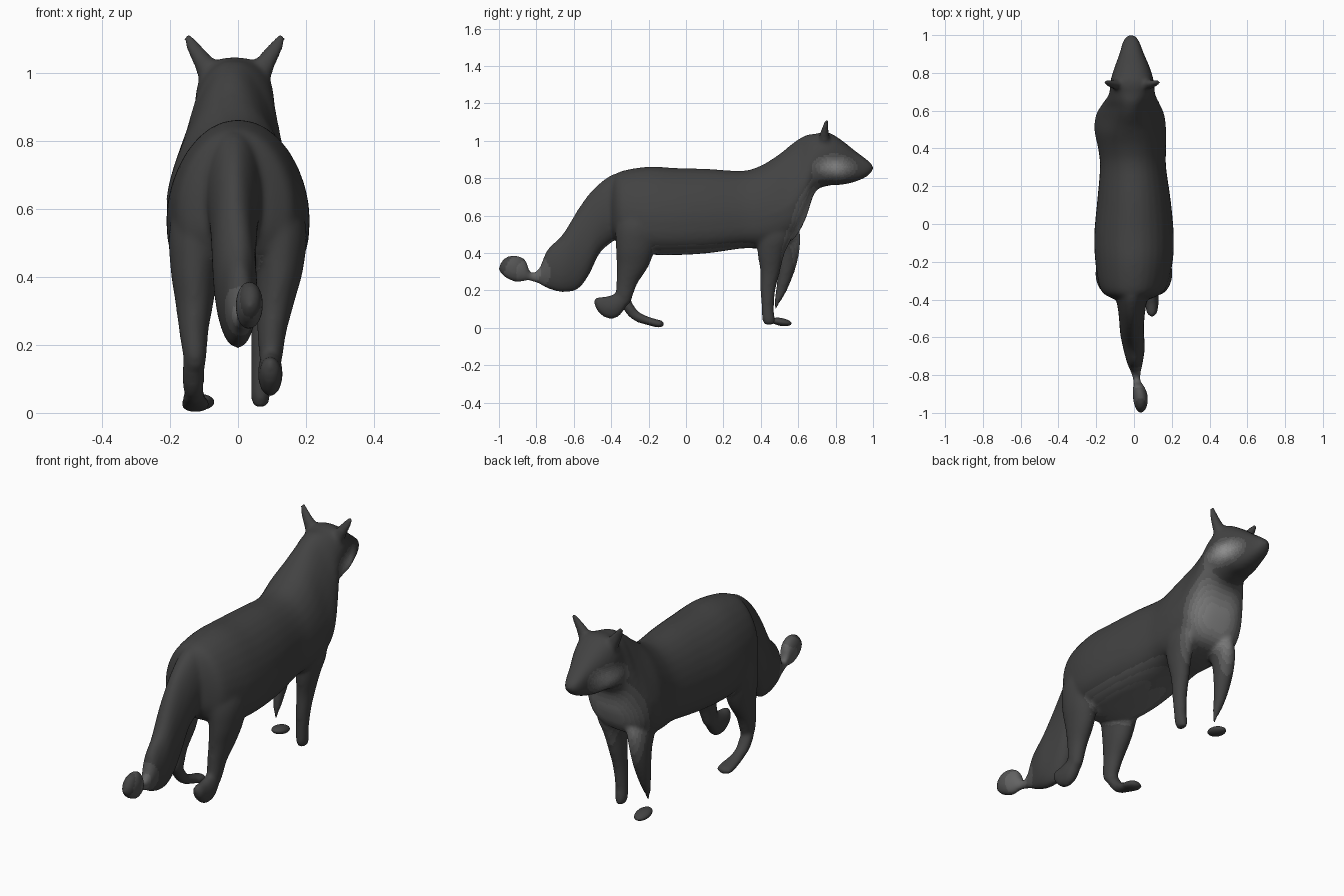
import bpy, bmesh, math
from mathutils import Vector

SIDES, STEPS = 32, 5


def catmull(rows):
    # smooth interpolation through the key rings
    out = []
    for i in range(len(rows) - 1):
        a, b, c, d = (rows[max(0, min(len(rows) - 1, i + k))] for k in (-1, 0, 1, 2))
        for s in range(STEPS):
            t = s / STEPS
            out.append([q + 0.5 * t * (r - p + t * (2 * p - 5 * q + 4 * r - u + t * (3 * (q - r) + u - p)))
                        for p, q, r, u in zip(a, b, c, d)])
    return out + [list(rows[-1])]


def power(v, e):
    return math.copysign(abs(v) ** e, v)


def tube(bm, rows, axis, torso=False):
    # closed loft of ellipses; row = x, y, z, x radius, other radius
    # torso: low widest point, squarer belly and head, narrow upper neck
    rings = []
    for x, y, z, rx, ro in catmull(rows):
        ring = []
        rx, ro = max(rx, .004), max(ro, .004)
        head = max(0, min(1, (y - .62) / .1))
        neck = .3 * math.exp(-((y - .58) / .1) ** 2)
        for k in range(SIDES):
            a = 2 * math.pi * k / SIDES
            cu, cv = math.cos(a), math.sin(a)
            if torso:
                e = .8 if cv < 0 else .95 - .15 * head
                cu, cv = power(cu, e), power(cv, e)
                cu *= 1 - neck * max(0, cv)
                cv -= .24 * (1 - head) * (1 - cv * cv)
            u, v = rx * cu, ro * cv
            ring.append(bm.verts.new((x + u, y, z + v) if axis == 'y' else (x + u, y + v, z)))
        rings.append(ring)
    faces = [bm.faces.new(rings[0]), bm.faces.new(rings[-1])]
    for r, s in zip(rings, rings[1:]):
        for k in range(SIDES):
            j = (k + 1) % SIDES
            faces.append(bm.faces.new((r[k], r[j], s[j], s[k])))
    bmesh.ops.recalc_face_normals(bm, faces=faces)


def spine(rows):
    # x, y, top, bottom, half width -> tube rows
    return [(x, y, (t + b) / 2, w, (t - b) / 2) for x, y, t, b, w in rows]


bm = bmesh.new()

# Torso, neck and head
tube(bm, spine([
    (-.01, -.405, .76, .54, .06), (-.01, -.385, .81, .49, .125), (-.005, -.34, .84, .44, .175),
    (0, -.2, .862, .395, .205), (0, -.05, .855, .39, .21), (0, .12, .85, .40, .195),
    (-.005, .3, .84, .425, .175), (-.01, .4, .868, .425, .18), (-.02, .5, .93, .44, .19),
    (-.02, .58, .995, .48, .18), (-.015, .64, 1.03, .585, .15), (-.01, .69, 1.038, .725, .122),
    (-.01, .76, 1.045, .76, .114), (-.01, .83, 1.005, .765, .093), (-.012, .9, .95, .78, .065),
    (-.015, .96, .905, .805, .045), (-.015, .99, .88, .83, .028), (-.015, 1.0, .865, .845, .012)]),
    'y', True)

# Tail with its narrow neck and round tip
tube(bm, spine([
    (-.01, -.28, .83, .55, .10), (-.012, -.38, .825, .47, .085), (-.012, -.46, .775, .40, .072),
    (-.012, -.52, .715, .28, .066), (-.01, -.58, .63, .205, .063), (0, -.66, .50, .19, .057),
    (.005, -.74, .42, .21, .04), (.01, -.785, .32, .235, .026), (.015, -.83, .298, .25, .02),
    (.025, -.86, .365, .25, .03), (.033, -.91, .388, .245, .04), (.036, -.96, .38, .265, .034),
    (.036, -.99, .35, .29, .02), (.036, -1.0, .33, .305, .008)]), 'y')

# Ears
for s in (-1, 1):
    tube(bm, [(s * .07 - .01, .74, .97, .03, .03), (s * .09 - .01, .74, 1.03, .034, .026),
              (s * .115 - .01, .744, 1.07, .027, .017), (s * .132 - .01, .75, 1.1, .018, .012),
              (s * .136 - .01, .753, 1.117, .008, .007)], 'z')

# Rear legs
for s, dx in ((1, 0), (-1, -.03)):
    tube(bm, [(s * .1, -.25, .68, .05, .09), (s * .115, -.26, .55, .085, .115),
              (s * .122 + dx * .2, -.27, .43, .071, .105), (s * .11 + dx * .6, -.285, .33, .057, .085),
              (s * .1 + dx, -.315, .24, .043, .057), (s * .097 + dx, -.33, .17, .035, .045),
              (s * .095 + dx, -.33, .13, .028, .03)], 'z')

# Rear feet: right one lifted backwards, left one reaching forwards
tube(bm, [(.095, -.49, .14, .012, .015), (.095, -.47, .125, .028, .04), (.095, -.42, .11, .035, .06),
          (.095, -.36, .125, .035, .065), (.095, -.31, .165, .025, .035)], 'y')
tube(bm, [(-.13, -.36, .17, .025, .03), (-.132, -.31, .115, .033, .05), (-.13, -.26, .062, .03, .032),
          (-.128, -.21, .04, .036, .024), (-.125, -.16, .025, .045, .022),
          (-.125, -.13, .021, .036, .019), (-.125, -.117, .021, .015, .009)], 'y')

# Front right leg with its short paw
tube(bm, [(.085, .48, .64, .05, .09), (.095, .475, .5, .062, .095), (.09, .455, .4, .052, .073),
          (.08, .45, .3, .04, .053), (.073, .438, .2, .034, .04), (.068, .437, .1, .03, .033),
          (.066, .442, .045, .028, .035), (.066, .445, .018, .02, .026)], 'z')

# Front left leg, tapering to a point
tube(bm, [(-.09, .5, .64, .06, .09), (-.11, .53, .5, .065, .08), (-.118, .545, .4, .053, .06),
          (-.12, .535, .3, .042, .045), (-.12, .51, .2, .027, .03), (-.116, .485, .13, .014, .015),
          (-.114, .478, .092, .004, .004)], 'z')

mesh = bpy.data.meshes.new("animal_body")
bm.to_mesh(mesh)
bm.free()
body = bpy.data.objects.new("animal_body", mesh)
bpy.context.collection.objects.link(body)

# Fuse the parts into one smooth skin
bpy.context.view_layer.objects.active = body
body.select_set(True)
mod = body.modifiers.new("fuse", 'REMESH')
mod.mode = 'VOXEL'
mod.voxel_size = .01
mod = body.modifiers.new("soften", 'SMOOTH')
mod.factor, mod.iterations = .5, 10
for m in ("fuse", "soften"):
    bpy.ops.object.modifier_apply(modifier=m)

# Loose front left foot
bpy.ops.mesh.primitive_uv_sphere_add(segments=24, ring_count=12, location=(-.107, .508, .032))
foot = bpy.context.object
foot.name = "front_left_foot"
foot.scale = (.037, .057, .021)
foot.rotation_euler = (math.radians(-10), 0, 0)

# Dark coat with soft paler patches
shades = []
for i in range(8):
    m = bpy.data.materials.new(f"coat_{i}")
    v = .055 + .035 * i
    m.diffuse_color = (v, v, v, 1)
    shades.append(m)
    body.data.materials.append(m)
foot.data.materials.append(shades[0])


def spot(p, c, r):
    return math.exp(-sum(((a - b) / q) ** 2 for a, b, q in zip(p, c, r)))


for f in body.data.polygons:
    p, n = Vector((abs(f.center.x), f.center.y, f.center.z)), f.normal
    w = spot(p, (.1, .8, .86), (.09, .09, .05))                              # cheeks
    w += spot(p, (.03, .62, .58), (.15, .14, .2)) * max(0, n.y)              # chest
    w += spot(p, (.05, -.05, .4), (.15, .5, .1)) * max(0, -n.z) * .5         # belly
    w += .4 * spot(p, (.03, -.85, .3), (.1, .12, .1))                        # tail tip
    f.material_index = min(7, int(w * 7.5))
for ob in (body, foot):
    ob.data.shade_smooth()
